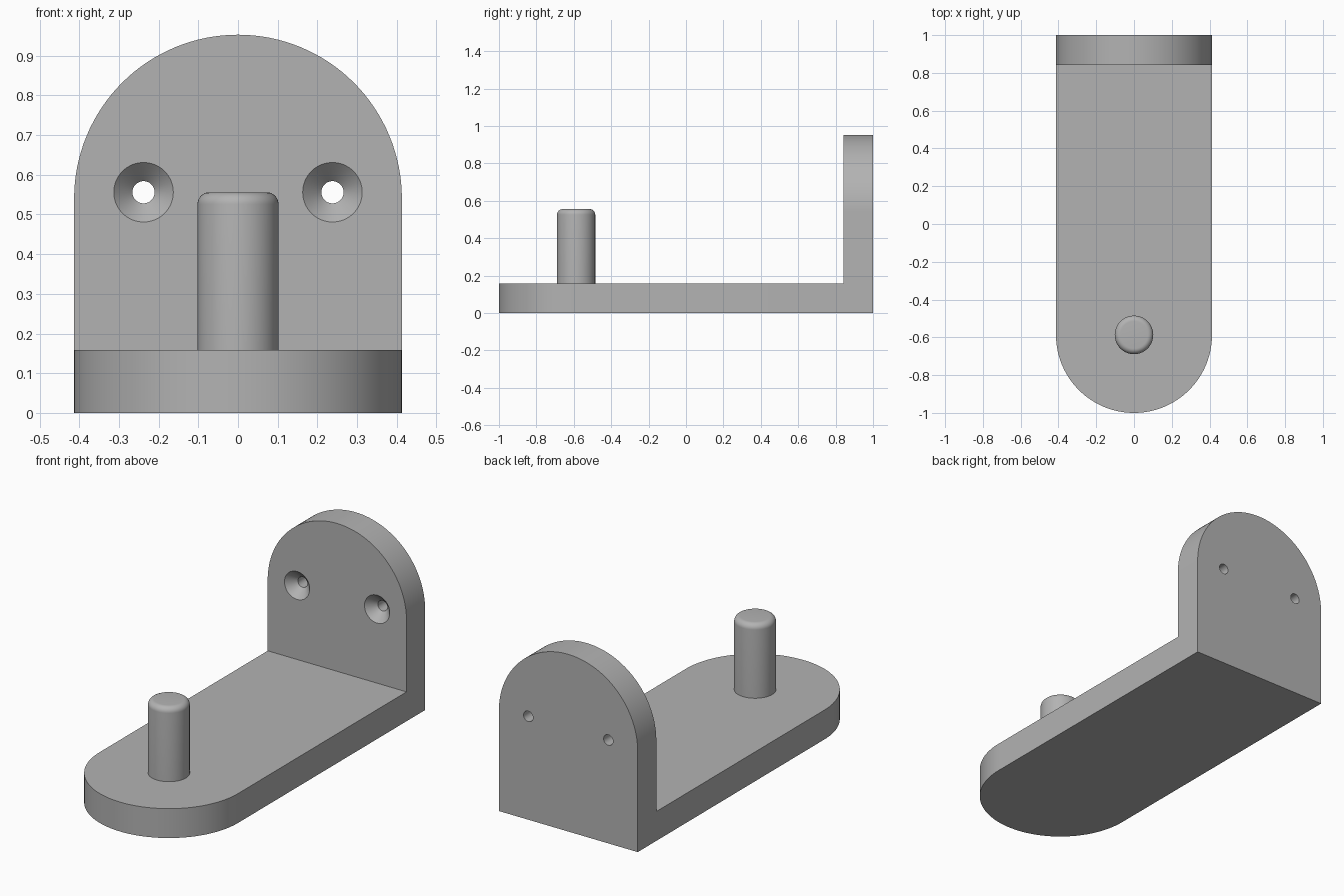
import bpy
import bmesh
from math import sin, cos, pi, radians
from mathutils import Vector, Matrix

HALF_W = 0.413       # half width, also the radius of both rounded ends
THICK = 0.158        # plate thickness
WALL_TOP = 0.953
PEG_Y = -1 + HALF_W
PEG_R = 0.102
PEG_TOP = 0.556
FILLET = 0.03
HOLE_X, HOLE_Z = 0.238, 0.556
HOLE_R, SINK_R = 0.028, 0.075

cube = bpy.data.objects.get("Cube")
if cube:
    bpy.data.objects.remove(cube, do_unlink=True)

grey = bpy.data.materials.new("grey")
grey.use_nodes = True
grey.diffuse_color = (0.45, 0.45, 0.45, 1)
grey.node_tree.nodes["Principled BSDF"].inputs["Base Color"].default_value = grey.diffuse_color


def finish(name, bm):
    bmesh.ops.recalc_face_normals(bm, faces=bm.faces)
    mesh = bpy.data.meshes.new(name)
    bm.to_mesh(mesh)
    bm.free()
    mesh.materials.append(grey)
    obj = bpy.data.objects.new(name, mesh)
    bpy.context.collection.objects.link(obj)
    return obj


def rounded_plate(name, length, matrix):
    """Plate from v = 0 to v = length with a half-round far end."""
    bm = bmesh.new()
    steps = 64
    outline = [(-HALF_W, 0), (HALF_W, 0)]
    outline += [(HALF_W * cos(pi * i / steps),
                 length - HALF_W + HALF_W * sin(pi * i / steps)) for i in range(steps + 1)]
    face = bm.faces.new([bm.verts.new((u, v, 0)) for u, v in outline])
    ext = bmesh.ops.extrude_face_region(bm, geom=[face])
    moved = [g for g in ext["geom"] if isinstance(g, bmesh.types.BMVert)]
    bmesh.ops.translate(bm, verts=moved, vec=(0, 0, THICK))
    bmesh.ops.transform(bm, matrix=matrix, verts=bm.verts)
    return finish(name, bm)


def lathe(name, profile, matrix):
    """Solid of revolution about z from (radius, height) points."""
    bm = bmesh.new()
    verts = [bm.verts.new((r, 0, h)) for r, h in profile]
    edges = [bm.edges.new(pair) for pair in zip(verts, verts[1:])]
    bmesh.ops.spin(bm, geom=verts + edges, cent=(0, 0, 0), axis=(0, 0, 1),
                   angle=2 * pi, steps=64)
    bmesh.ops.remove_doubles(bm, verts=bm.verts, dist=1e-5)
    bmesh.ops.transform(bm, matrix=matrix, verts=bm.verts)
    return finish(name, bm)


def smooth(obj):
    bpy.ops.object.select_all(action="DESELECT")
    obj.select_set(True)
    bpy.context.view_layer.objects.active = obj
    bpy.ops.object.shade_smooth_by_angle(angle=radians(30))


def cut_or_join(obj, other, operation):
    mod = obj.modifiers.new(operation.lower(), "BOOLEAN")
    mod.operation, mod.solver, mod.object = operation, "EXACT", other
    bpy.context.view_layer.objects.active = obj
    bpy.ops.object.modifier_apply(modifier=mod.name)
    bpy.data.objects.remove(other, do_unlink=True)


# Bracket: floor plate with round front, wall plate with round top
bracket = rounded_plate("bracket", 2, Matrix.Translation((0, 1, 0)) @ Matrix.Diagonal((1, -1, 1, 1)))
wall = rounded_plate("wall", WALL_TOP, Matrix.Translation((0, 1, 0)) @ Matrix.Rotation(pi / 2, 4, "X"))
cut_or_join(bracket, wall, "UNION")

# Countersunk screw holes, cone opening towards the front
sink = SINK_R - HOLE_R
extra = 0.02
for side in (-1, 1):
    place = Matrix.Translation((side * HOLE_X, 1 - THICK, HOLE_Z)) @ Matrix.Rotation(-pi / 2, 4, "X")
    cutter = lathe("screw_hole_cutter",
                   [(0, -extra), (SINK_R + extra, -extra), (HOLE_R, sink),
                    (HOLE_R, THICK + extra), (0, THICK + extra)], place)
    cutter.hide_render = True
    cut_or_join(bracket, cutter, "DIFFERENCE")
smooth(bracket)

# Peg with a rounded top edge
arc = [(PEG_R - FILLET + FILLET * cos(a), PEG_TOP - FILLET + FILLET * sin(a))
       for a in (pi / 2 * i / 8 for i in range(9))]
peg = lathe("peg", [(0, THICK / 2), (PEG_R, THICK / 2)] + arc + [(0, PEG_TOP)],
            Matrix.Translation((0, PEG_Y, 0)))
smooth(peg)
